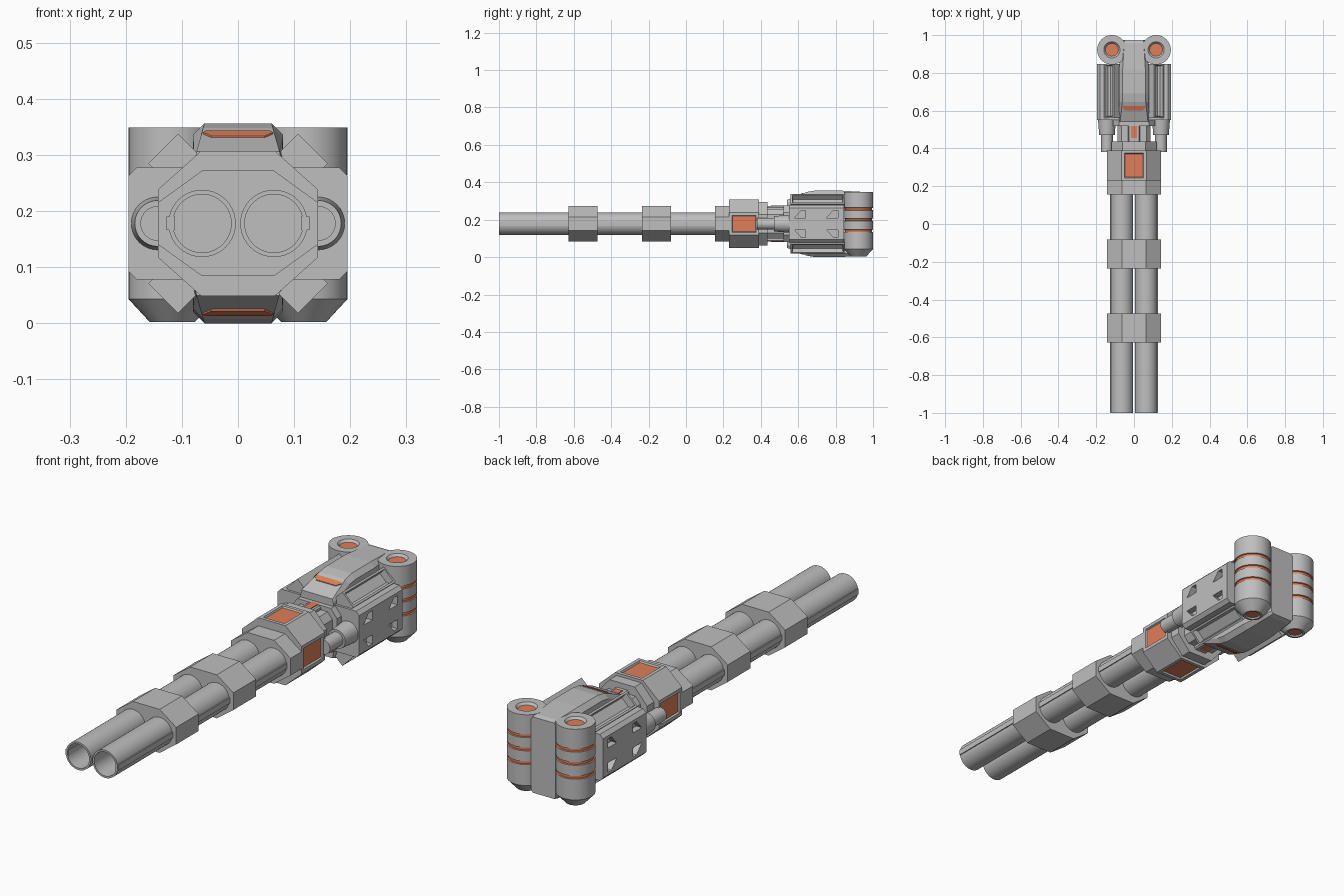
import bpy, bmesh, math

if "Cube" in bpy.data.objects:
    bpy.data.objects.remove(bpy.data.objects["Cube"])

CZ = 0.178  # height of the barrel axis; every part is built relative to it


def material(name, rgb):
    m = bpy.data.materials.new(name)
    m.diffuse_color = (*rgb, 1)
    m.use_nodes = True
    m.node_tree.nodes["Principled BSDF"].inputs["Base Color"].default_value = m.diffuse_color
    return m


MATS = [material("grey_metal", (0.52, 0.52, 0.52)), material("orange_accent", (0.75, 0.21, 0.10))]


def finish(bm, name, mirror="", smooth=False):
    bmesh.ops.recalc_face_normals(bm, faces=bm.faces)
    if smooth:
        for f in bm.faces:
            f.smooth = True
        for e in bm.edges:
            e.smooth = e.calc_face_angle(0) < 0.5
    me = bpy.data.meshes.new(name)
    bm.to_mesh(me)
    bm.free()
    for m in MATS:
        me.materials.append(m)
    ob = bpy.data.objects.new(name, me)
    ob.location.z = CZ
    bpy.context.collection.objects.link(ob)
    if mirror:
        mod = ob.modifiers.new("mirror", "MIRROR")
        mod.use_axis = ["X" in mirror, False, "Z" in mirror]
        mod.use_mirror_merge = False
    return ob


def loft(rings, mat=0):
    """Closed solid through a list of equal-length point rings."""
    bm = bmesh.new()
    vs = [[bm.verts.new(p) for p in r] for r in rings]
    n = len(rings[0])
    for a, b in zip(vs, vs[1:]):
        for i in range(n):
            j = (i + 1) % n
            bm.faces.new((a[i], a[j], b[j], b[i]))
    bm.faces.new(vs[0][::-1])
    bm.faces.new(vs[-1])
    for f in bm.faces:
        f.material_index = mat
    bmesh.ops.recalc_face_normals(bm, faces=bm.faces)
    return bm


def octo(y, w, h, tw, sh):
    """Eight-sided section: half sizes w, h; flat half lengths tw (top), sh (side)."""
    return [(tw, y, h), (w, y, sh), (w, y, -sh), (tw, y, -h),
            (-tw, y, -h), (-w, y, -sh), (-w, y, sh), (-tw, y, h)]


def lathe(name, prof, x, other, axis, mirror="X", segs=40):
    """Turned part; prof rows are (radius, position, material of band ending there)."""
    bm = bmesh.new()
    prev = None
    for r, h, m in prof:
        ring = []
        for i in range(segs):
            a = 2 * math.pi * i / segs
            c, s = r * math.cos(a), r * math.sin(a)
            if r == 0 and i:
                ring.append(ring[0])
            else:
                ring.append(bm.verts.new((x + c, h, other + s) if axis == "Y" else (x + c, other + s, h)))
        if prev:
            for i in range(segs):
                j = (i + 1) % segs
                quad = list(dict.fromkeys((prev[i], prev[j], ring[j], ring[i])))
                bm.faces.new(quad).material_index = m
        prev = ring
    return finish(bm, name, mirror, True)


# Twin hollow barrels with a thin rail on the outer side
lathe("barrel", [(0, -0.5, 0), (0.052, -0.5, 0), (0.052, -1, 0), (0.060, -1, 0),
                 (0.060, 0.25, 0), (0, 0.25, 0)], 0.064, 0, "Y")
rail = [[(x, y, z) for x, z in ((0.112, -0.012), (0.127, -0.012), (0.127, 0.012), (0.112, 0.012))]
        for y in (-0.998, 0.2)]
finish(loft(rail), "barrel_rail", "X")

# Barrel collars
for i, (a, b) in enumerate(((-0.627, -0.474), (-0.236, -0.081), (0.155, 0.235))):
    finish(loft([octo(y, 0.143, 0.094, 0.064, 0.037) for y in (a, b)]), f"barrel_collar_{i + 1}")

# Receiver block with sunken orange panels on four sides
bm = loft([octo(y, 0.143, 0.129, 0.066, 0.06) for y in (0.23, 0.39)])
sides = [f for f in bm.faces if max(abs(f.normal.x), abs(f.normal.z)) > 0.99]
bmesh.ops.inset_individual(bm, faces=sides, thickness=0.021)
bmesh.ops.inset_individual(bm, faces=sides, thickness=0.005, depth=-0.007)
for f in sides:
    f.material_index = 1
finish(bm, "receiver_block")

# Stepped neck
finish(loft([octo(y, 0.12, 0.117, 0.06, 0.05) for y in (0.385, 0.437)]), "neck_flange")
finish(loft([octo(y, 0.088, 0.078, 0.065, 0.05) for y in (0.43, 0.57)]), "neck_core")
finish(loft([octo(y, 0.11, 0.097, 0.08, 0.06) for y in (0.52, 0.57)]), "neck_rear_flange")
finish(loft([octo(y, 0.032, 0.094, 0.026, 0.088) for y in (0.43, 0.55)]), "neck_rib")
pad = [[(-0.016, 0.455, z), (0.016, 0.455, z), (0.016, 0.53, z), (-0.016, 0.53, z)] for z in (0.09, 0.097)]
finish(loft(pad, 1), "neck_light", "Z")

# Side pistons
lathe("side_piston", [(0, 0.38, 0), (0.031, 0.38, 0), (0.031, 0.47, 0), (0.041, 0.47, 0),
                      (0.048, 0.56, 0), (0, 0.56, 0)], 0.143, 0, "Y", segs=32)

# Main housing with four vent notches cut in each side
body = finish(loft([octo(y, 0.195, 0.1, 0.18, 0.085) for y in (0.55, 0.846)]), "main_housing")
for i, y in enumerate((0.58, 0.752)):
    notch = [[(x, y, 0.032), (x, y + 0.06, 0.032), (x, y + 0.06, 0.072), (x, y + 0.036, 0.072)]
             for x in (0.168, 0.22)]
    cutter = finish(loft(notch), f"vent_cutter_{i + 1}", "XZ")
    cutter.hide_render = True
    cutter.hide_viewport = True
    cutter.display_type = "WIRE"
    mod = body.modifiers.new("vents", "BOOLEAN")
    mod.operation = "DIFFERENCE"
    mod.solver = "EXACT"
    mod.object = cutter

# Diagonal corner rails, each with a long slot in its outer face
s = 0.0265
cx, cz = 0.1335, 0.1335  # middle of the outer face
d = 0.053
corner = [(cx - s, cz + s), (cx + s, cz - s), (cx + s - d, cz - s - d), (cx - s - d, cz + s - d)]
bm = loft([[(x, y, z) for x, z in corner] for y in (0.56, 0.848)])
outer = [f for f in bm.faces if f.normal.x > 0.6 and f.normal.z > 0.6]
bmesh.ops.inset_individual(bm, faces=outer, thickness=0.013)
bmesh.ops.inset_individual(bm, faces=outer, thickness=0.003, depth=-0.03)
finish(bm, "corner_rail", "XZ")

# Central spine: wedge nose, flat top, narrowing between the tanks
finish(loft([octo(0.54, 0.078, 0.128, 0.074, 0.11),
             octo(0.645, 0.08, 0.170, 0.062, 0.152),
             octo(0.69, 0.08, 0.178, 0.060, 0.158),
             octo(0.82, 0.08, 0.178, 0.060, 0.158),
             octo(0.955, 0.062, 0.170, 0.052, 0.158),
             octo(0.975, 0.058, 0.164, 0.050, 0.155)]), "central_spine")

# Orange slit on the wedge nose, top and bottom
slit = [[(-w, y, 0.128 + (y - 0.54) * 0.4 + t) for w, y in
         ((0.047, 0.602), (-0.047, 0.602), (-0.062, 0.618), (-0.058, 0.626), (0.058, 0.626), (0.062, 0.618))]
        for t in (-0.003, 0.003)]
finish(loft(slit, 1), "nose_light", "Z")

# Rear tanks with orange grooves and orange end discs
prof = [(0, -0.170, 0), (0.028, -0.170, 1), (0.032, -0.176, 0), (0.040, -0.176, 0), (0.078, -0.135, 0)]
for g in (-0.038, 0.022, 0.079):
    prof += [(0.078, g - 0.007, 0), (0.073, g - 0.005, 1), (0.073, g + 0.005, 1), (0.078, g + 0.007, 1)]
prof += [(0.078, 0.171, 0), (0.043, 0.171, 0), (0.034, 0.161, 0), (0, 0.161, 1)]
lathe("rear_tank", prof, 0.117, 0.922, "Z", segs=48)
